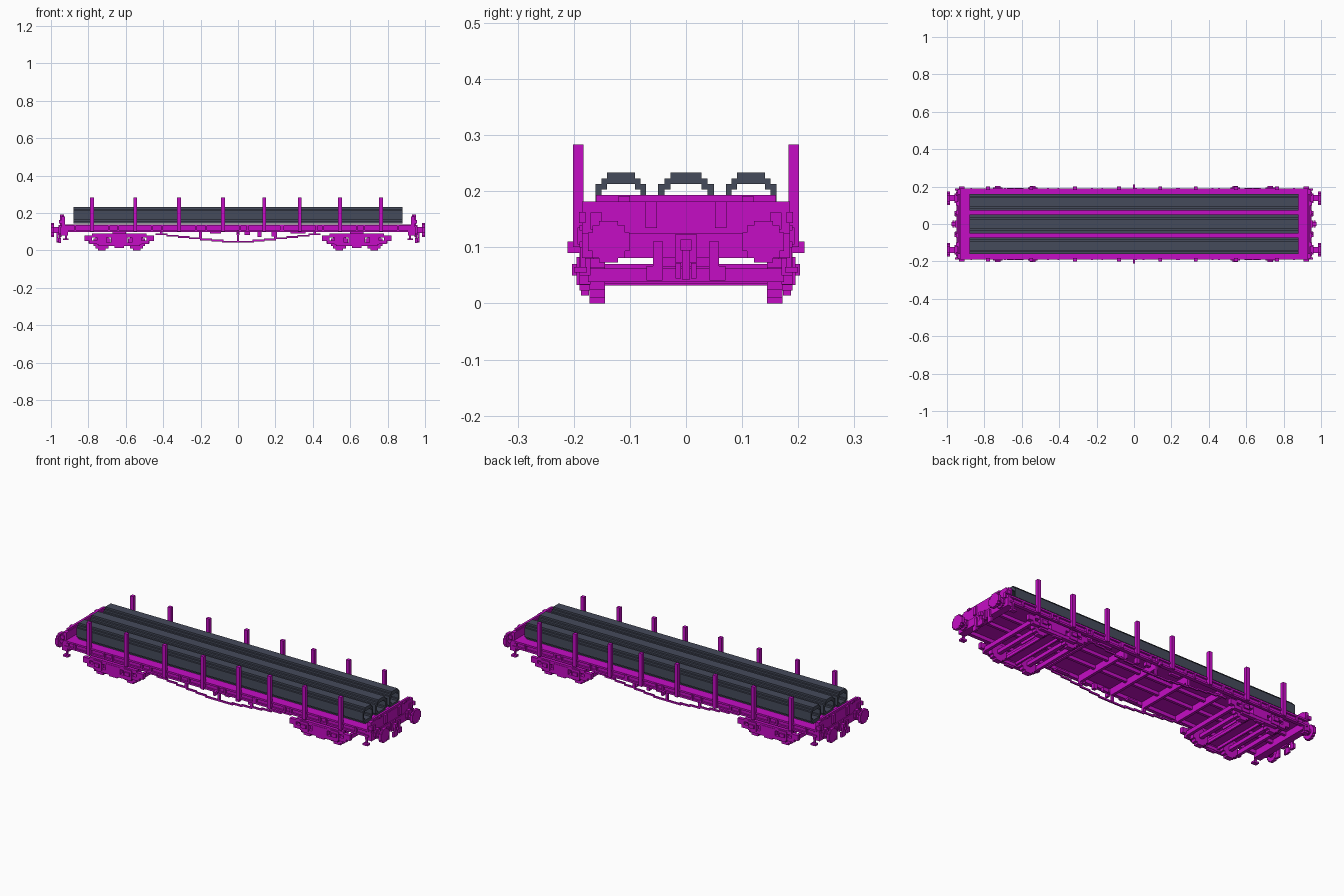
import bpy
import bmesh
from mathutils import Matrix, Vector

if "Cube" in bpy.data.objects:
    bpy.data.objects.remove(bpy.data.objects["Cube"], do_unlink=True)

UNIT = 0.01  # all sizes below are in hundredths


def make_material(name, colour):
    material = bpy.data.materials.new(name)
    material.use_nodes = True
    material.diffuse_color = colour
    material.node_tree.nodes["Principled BSDF"].inputs["Base Color"].default_value = colour
    return material


magenta = make_material("magenta paint", (0.56, 0.004, 0.56, 1))
slate = make_material("slate steel", (0.06, 0.07, 0.105, 1))


def add_box(bm, centre, size):
    matrix = Matrix.Translation(Vector(centre)) @ Matrix.Diagonal((*size, 1))
    bmesh.ops.create_cube(bm, size=1, matrix=matrix)


def finish(name, bm, material):
    bmesh.ops.scale(bm, vec=(UNIT, UNIT, UNIT), verts=bm.verts)
    bmesh.ops.recalc_face_normals(bm, faces=bm.faces)
    mesh = bpy.data.meshes.new(name)
    bm.to_mesh(mesh)
    bm.free()
    mesh.materials.append(material)
    part = bpy.data.objects.new(name, mesh)
    bpy.context.collection.objects.link(part)
    return part


def build(name, boxes, mirror_x=False, mirror_y=False):
    """Join boxes (centre, size), repeated on the mirrored sides, in one object."""
    bm = bmesh.new()
    for (x, y, z), size in boxes:
        for sx in ((1, -1) if mirror_x else (1,)):
            for sy in ((1, -1) if mirror_y else (1,)):
                add_box(bm, (x * sx, y * sy, z), size)
    return finish(name, bm, magenta)


def stepped_disc(x, y, z, radius, depth):
    """Blocky disc facing x, as three crossed boxes."""
    return [((x, y, z), (depth, 2 * radius * a, 2 * radius * b))
            for a, b in ((1, 0.45), (0.78, 0.78), (0.45, 1))]


def quarter_to_loop(quarter):
    loop = list(quarter)
    loop += [(y, -z) for y, z in reversed(quarter)]
    loop += [(-y, -z) for y, z in quarter]
    loop += [(-y, z) for y, z in reversed(quarter)]
    return loop


# Stepped hollow pipes lying along the deck
OUTER = quarter_to_loop([(2.5, 4.5), (2.5, 3.5), (3.5, 3.5), (3.5, 2.5), (4.5, 2.5)])
INNER = quarter_to_loop([(1.5, 2.5), (2, 2.5), (2.5, 2.5), (2.5, 1.5), (3.5, 1.5)])


def build_pipe(name, y, widen):
    bm = bmesh.new()
    rings = [[bm.verts.new((x, y + py * widen, 18.8 + pz)) for py, pz in loop]
             for x, loop in ((-88, OUTER), (88, OUTER), (88, INNER), (-88, INNER))]
    count = len(OUTER)
    for k, ring in enumerate(rings):
        following = rings[(k + 1) % len(rings)]
        for i in range(count):
            j = (i + 1) % count
            bm.faces.new((ring[i], ring[j], following[j], following[i]))
    finish(name, bm, slate)


build_pipe("right_pipe", -11.6, 1)
build_pipe("middle_pipe", 0, 1.1)
build_pipe("left_pipe", 11.6, 1)

# Deck and channel shaped side sills
build("deck", [((0, 0, 13), (187, 36, 2))])
build("side_sills", [
    ((0, 17.5, 12), (187, 1, 4)),
    ((0, 18, 13.5), (187, 2, 1)),
    ((0, 18, 10.5), (187, 2, 1)),
], mirror_y=True)

# Side stakes with pockets, and small sill brackets between them
stake_places = (-78, -55, -31.5, -8, 14, 33, 54.5, 76.5)
build("stakes", [((x, 19.2, 19.2), (2, 1.9, 18.3)) for x in stake_places], mirror_y=True)
build("sill_brackets", [((x + dx, 18.6, 12), (1, 1.4, 3))
                        for x in stake_places for dx in (-9, 9)], mirror_y=True)

# End walls with posts and stepped corners
build("end_walls", [
    ((93.5, 0, 14.5), (1.2, 32, 9.6)),
    ((93.5, 0, 13.2), (2, 37, 10)),
    ((94.8, 6.2, 15.8), (1, 2, 4.8)),
    ((94.6, 16, 14.7), (1, 2, 3)),
    ((94.6, 11, 18.6), (1, 2, 1)),
    ((94.6, 18.5, 15.3), (2.2, 1.2, 2)),
], mirror_x=True, mirror_y=True)
build("end_beams", [((93, 0, 10.3), (4, 37, 4.4))], mirror_x=True)

# Buffers
build("buffers", stepped_disc(99.2, 13.8, 11, 3.7, 1.6)
      + stepped_disc(96.5, 13.8, 11, 1.6, 5)
      + stepped_disc(95, 13.8, 11, 2.6, 2), mirror_x=True, mirror_y=True)

# Coupling hook, chain, brake hoses and corner steps
build("couplings", [
    ((95.5, 0, 10.4), (4, 2, 2)),
    ((95, 0, 9.8), (1.5, 4, 5)),
    ((96.5, 0, 7), (1, 1.4, 5.5)),
    ((96.5, 1.4, 5.8), (1, 1, 2.8)),
    ((96.5, -1.4, 5.8), (1, 1, 2.8)),
], mirror_x=True)
build("brake_hoses", [
    ((95.3, 5, 8.5), (1, 1.8, 5)),
    ((95.3, 5.6, 5.4), (1.2, 2.8, 2.6)),
], mirror_x=True, mirror_y=True)
build("corner_steps", [
    ((92, 18.4, 8), (1, 1, 5)),
    ((92, 18.8, 6), (3, 2.4, 1)),
], mirror_x=True, mirror_y=True)

# Cross beams and spine under the floor
build("cross_beams", [((x, 0, 10.2), (1.5, 34, 4))
                      for x in (-41, -20, 0, 20, 41)])
build("centre_spine", [((0, 5, 11.2), (184, 1.5, 2))], mirror_y=True)

# Two trucks: blocky side frames, bolster, axles and wheels
TRUCK_X = 63.5
truck_frame = [
    ((0, 18, 8), (29, 2, 2)),
    ((0, 18, 6), (9, 2.4, 4)),
    ((0, 18, 3.3), (22, 2, 2)),
    ((0, 18, 1.9), (5, 1.5, 1)),
]
truck_cross = [((0, 0, 5.8), (6, 35, 2.4)), ((0, 0, 9), (7, 10, 5))]
truck_wheels = []
for side in (-1, 1):
    axle = side * 9.3
    truck_frame += [
        ((axle, 18, 5.8), (5, 3, 5)),
        ((axle, 19.4, 6), (3, 1.8, 2)),
        ((side * 16.5, 18, 6.5), (4, 2, 3)),
        ((side * 13.5, 18, 4.4), (5, 2, 2)),
        ((side * 4, 18.2, 5.5), (1, 1.6, 4)),
    ]
    truck_cross += [
        ((axle, 0, 4.5), (2, 33, 2)),
        ((side * 15.5, 0, 5), (1.6, 35, 2.4)),
        ((side * 3.6, 0, 4), (1, 35, 1.6)),
    ]
    for width, height in ((9, 4), (7, 7), (4, 9)):
        truck_wheels.append(((axle, 15.8, 4.5), (width, 2.8, height)))


def place(boxes):
    return [((x + TRUCK_X, y, z), size) for (x, y, z), size in boxes]


build("truck_side_frames", place(truck_frame), mirror_x=True, mirror_y=True)
build("truck_cross_members", place(truck_cross), mirror_x=True)
build("wheels", place(truck_wheels), mirror_x=True, mirror_y=True)

# Truss rods stepping down toward the middle, with hanger posts
rod_heights = (8.6, 7.9, 7.2, 6.5, 5.9, 5.3)
truss = [((41 - 6 * i, 16.5, z), (6.4, 0.8, 0.9)) for i, z in enumerate(rod_heights)]
truss += [((0, 16.5, 4.7), (17, 0.8, 0.9)), ((20, 16.5, 8.4), (1.6, 1.2, 4))]
build("truss_rods", truss, mirror_x=True, mirror_y=True)
build("middle_posts", [((0, 16.5, 7.5), (1.2, 1.2, 6))], mirror_y=True)

# Brake gear along the sills
build("brake_gear", [
    ((0, 20, 10), (1.2, 2.2, 2)),
    ((5, 16, 9.2), (3, 2, 2)),
    ((11.5, 16, 8.8), (2, 2, 3)),
    ((19, 16, 9), (2, 2, 3)),
    ((-12, 16, 9.5), (6, 2, 1)),
    ((32, 16, 9.5), (8, 2, 1)),
], mirror_y=True)
